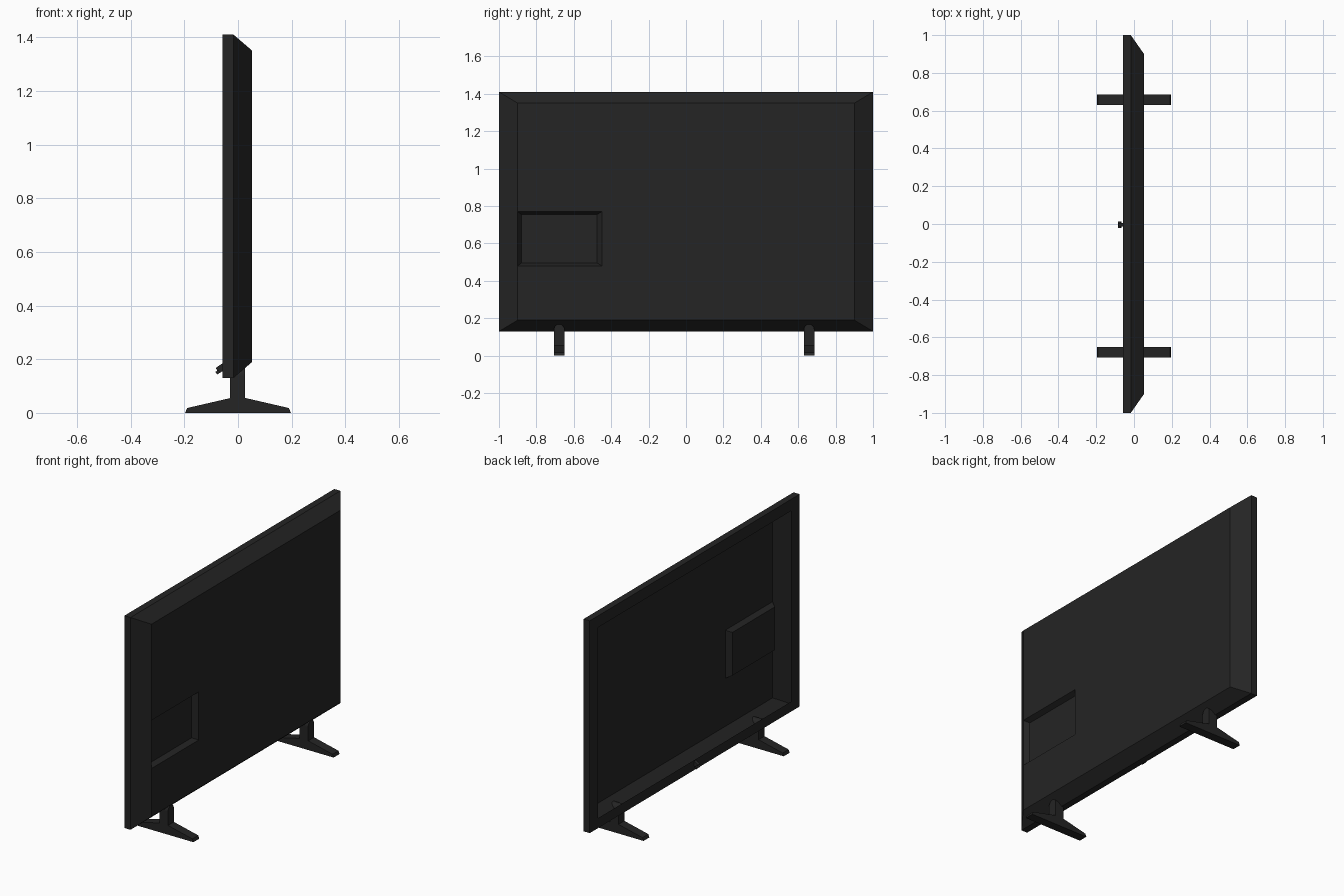
import bpy, bmesh, math
from mathutils import Matrix, Vector

cube = bpy.data.objects.get("Cube")
if cube:
    bpy.data.objects.remove(cube)

mat = bpy.data.materials.new("charcoal_plastic")
mat.use_nodes = True
COLOR = (0.018, 0.018, 0.018, 1)
mat.diffuse_color = COLOR
mat.node_tree.nodes["Principled BSDF"].inputs["Base Color"].default_value = COLOR


def finish(bm, name):
    bmesh.ops.remove_doubles(bm, verts=bm.verts, dist=1e-5)
    mesh = bpy.data.meshes.new(name)
    bm.to_mesh(mesh)
    bm.free()
    mesh.materials.append(mat)
    obj = bpy.data.objects.new(name, mesh)
    bpy.context.collection.objects.link(obj)
    return obj


def ring(bm, x, y0, y1, z0, z1):
    # rectangular loop facing +x
    return [bm.verts.new((x, y, z)) for y, z in ((y0, z0), (y1, z0), (y1, z1), (y0, z1))]


def bridge(bm, a, b):
    for i in range(4):
        j = (i + 1) % 4
        bm.faces.new((a[i], a[j], b[j], b[i]))


def extrude(bm, points, offset):
    face = bm.faces.new([bm.verts.new(p) for p in points])
    new = bmesh.ops.extrude_face_region(bm, geom=[face])["geom"]
    bmesh.ops.translate(bm, vec=offset, verts=[v for v in new if isinstance(v, bmesh.types.BMVert)])
    bmesh.ops.recalc_face_normals(bm, faces=bm.faces)


# Hollow housing: open front, bezel, straight rim, tapered back
BACK = 0.053
bm = bmesh.new()
loops = [ring(bm, -0.058, -0.92, 0.92, 0.19, 1.34),
         ring(bm, -0.058, -1, 1, 0.13, 1.41),
         ring(bm, -0.017, -1, 1, 0.13, 1.41),
         ring(bm, BACK, -0.9, 0.9, 0.19, 1.35)]
for a, b in zip(loops, loops[1:]):
    bridge(bm, a, b)
finish(bm, "housing")

# Back panel around the connector pocket
bm = bmesh.new()
for rect in ((-0.9, 0.9, 0.77, 1.35), (-0.9, 0.9, 0.19, 0.48), (-0.45, 0.9, 0.48, 0.77)):
    bm.faces.new(ring(bm, BACK, *rect))
finish(bm, "back_panel")

# Connector pocket sunk into the back
bm = bmesh.new()
mouth = ring(bm, BACK, -0.9, -0.45, 0.48, 0.77)
floor = ring(bm, BACK - 0.03, -0.88, -0.475, 0.495, 0.755)
bridge(bm, floor, mouth)
bm.faces.new(floor)
bmesh.ops.recalc_face_normals(bm, faces=bm.faces)
finish(bm, "connector_pocket")

# Two stands, each a tapered foot and a round-topped post
WIDTH = 0.056
for side, y in (("left", 0.658), ("right", -0.678)):
    bm = bmesh.new()
    half = [(0.197, 0), (0.19, 0.018), (0.03, 0.055)]
    profile = half + [(-x, z) for x, z in reversed(half)]
    extrude(bm, [(x, y - WIDTH / 2, z) for x, z in profile], Vector((0, WIDTH, 0)))
    finish(bm, side + "_foot")

    bm = bmesh.new()
    r = WIDTH / 2
    arch = [(r * math.cos(math.pi * i / 12), 0.14 + r * math.sin(math.pi * i / 12)) for i in range(13)]
    outline = [(-r, 0.04), (r, 0.04)] + arch
    extrude(bm, [(-0.03, y + a, z) for a, z in outline], Vector((0.057, 0, 0)))
    finish(bm, side + "_post")

# Small tilted control stick below the screen
for name, size, place in (("control_stem", (0.03, 0.02, 0.024), (-0.064, -0.004, 0.166)),
                          ("control_tip", (0.014, 0.034, 0.012), (-0.075, -0.004, 0.152))):
    bm = bmesh.new()
    bmesh.ops.create_cube(bm, size=1)
    tilt = Matrix.Rotation(math.radians(-35), 4, "Y")
    bm.transform(Matrix.Translation(place) @ tilt @ Matrix.Diagonal((*size, 1)))
    finish(bm, name)
